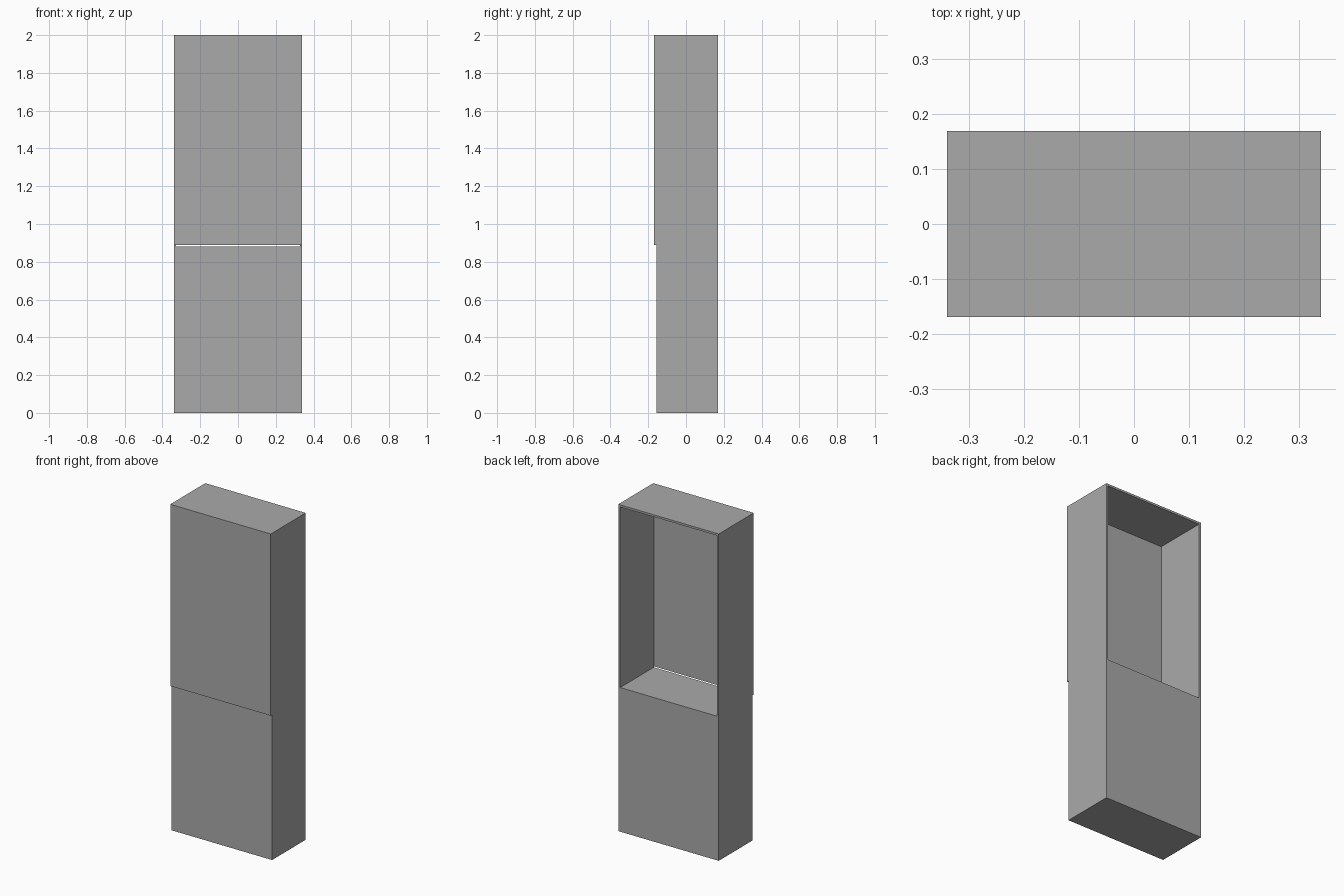
import bpy

cube = bpy.data.objects.get("Cube")
if cube:
    bpy.data.objects.remove(cube, do_unlink=True)

# One plain grey finish
grey = bpy.data.materials.new("plain_grey")
grey.use_nodes = True
colour = (0.4, 0.4, 0.4, 1)
grey.diffuse_color = colour
grey.node_tree.nodes["Principled BSDF"].inputs["Base Color"].default_value = colour

# Main dimensions
X = 0.34            # half width
FRONT = -0.169      # front of the door
BACK = 0.169
T = 0.013           # board thickness
BODY = FRONT + T    # front of the carcass
HEIGHT = 2.0
SHELF = 0.882       # top of the niche floor
DOOR = 0.888        # bottom of the door, leaving a thin slit
IN = X - T          # half width between the sides


def board(name, x, y, z):
    """Box spanning the given (low, high) ranges."""
    bpy.ops.mesh.primitive_cube_add(size=1)
    ob = bpy.context.object
    ob.name = name
    spans = (x, y, z)
    centre = [(a + b) / 2 for a, b in spans]
    size = [b - a for a, b in spans]
    for v in ob.data.vertices:
        v.co = [c + s * k for c, s, k in zip(centre, size, v.co)]
    ob.data.materials.append(grey)
    return ob


# Side boards, full height
board("left_side", (IN, X), (BODY, BACK), (0, HEIGHT))
board("right_side", (-X, -IN), (BODY, BACK), (0, HEIGHT))

# Horizontal boards between the sides
for name, top in (("base", T), ("niche_floor", SHELF), ("top", HEIGHT)):
    board(name, (-IN, IN), (BODY, BACK), (top - T, top))

# Lower cabinet front and back, flush with the carcass
board("lower_front", (-IN, IN), (BODY, BODY + T), (T, SHELF - T))
board("lower_back", (-IN, IN), (BACK - T, BACK), (T, SHELF - T))

# Overlaid upper door; the niche behind it stays open at the back
board("upper_door", (-X, X), (FRONT, BODY), (DOOR, HEIGHT))
